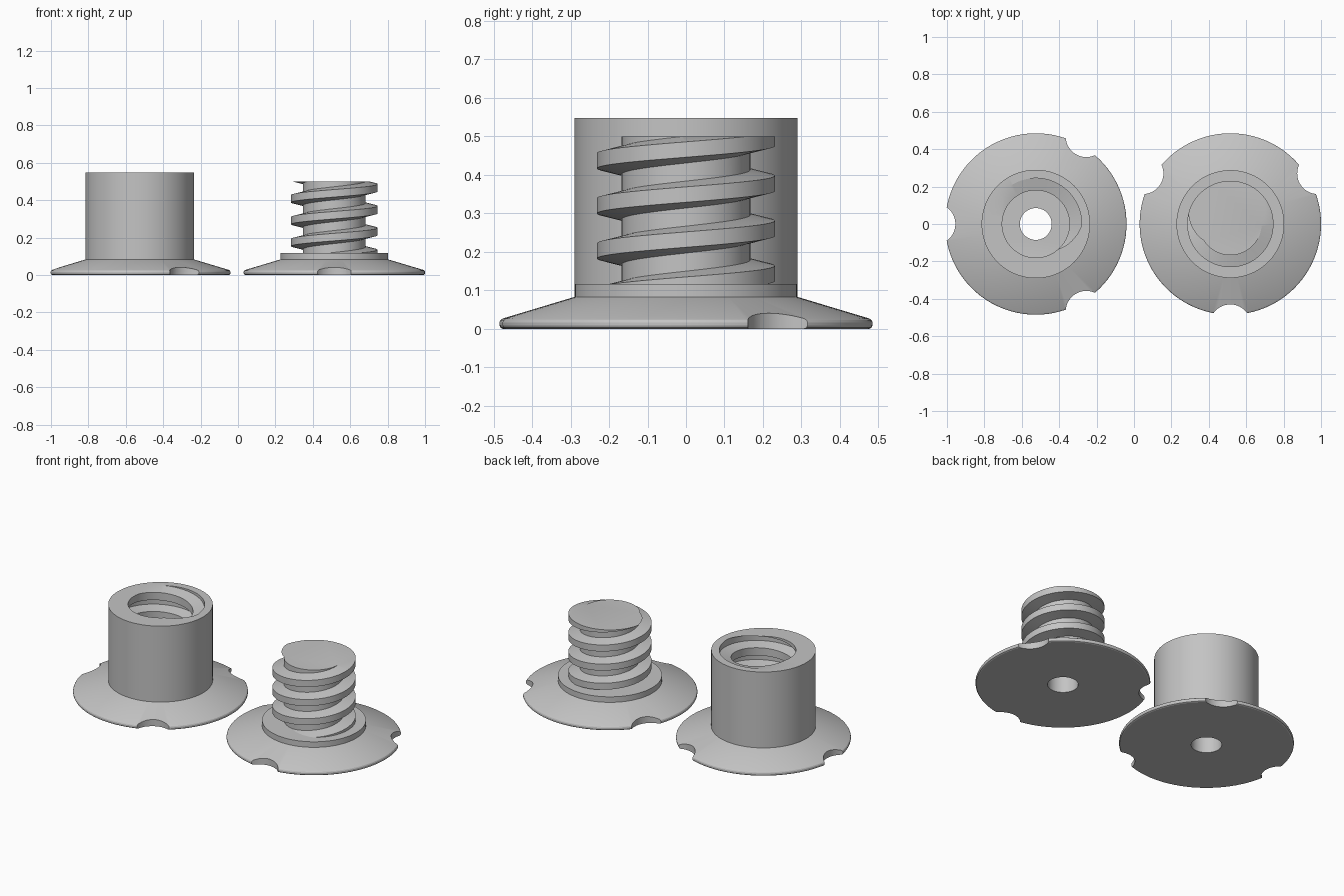
import bpy, bmesh, math
from mathutils import Matrix, Vector

if "Cube" in bpy.data.objects:
    bpy.data.objects.remove(bpy.data.objects["Cube"], do_unlink=True)

SEG = 96
PITCH = 0.117
NUT_X, SCREW_X = -0.525, 0.515

grey = bpy.data.materials.new("plain_grey")
grey.use_nodes = True
grey.diffuse_color = (0.55, 0.55, 0.55, 1)
grey.node_tree.nodes["Principled BSDF"].inputs["Base Color"].default_value = grey.diffuse_color


def finish(bm, name, x):
    bmesh.ops.recalc_face_normals(bm, faces=bm.faces[:])
    mesh = bpy.data.meshes.new(name)
    bm.to_mesh(mesh)
    bm.free()
    mesh.materials.append(grey)
    obj = bpy.data.objects.new(name, mesh)
    obj.location.x = x
    bpy.context.collection.objects.link(obj)
    return obj


def lathe(name, profile, x, closed):
    bm = bmesh.new()
    verts = [bm.verts.new((r, 0, z)) for r, z in profile]
    edges = [bm.edges.new(pair) for pair in zip(verts, verts[1:])]
    if closed:
        edges.append(bm.edges.new((verts[-1], verts[0])))
    bmesh.ops.spin(bm, geom=verts + edges, cent=(0, 0, 0), axis=(0, 0, 1),
                   angle=math.tau, steps=SEG, use_merge=True)
    bmesh.ops.remove_doubles(bm, verts=bm.verts[:], dist=1e-5)
    return finish(bm, name, x)


def threaded_rod(name, core, crest, z_ref, bottom, top, x):
    """Solid rod with a right-handed trapezoid thread; z_ref is a crest height at angle 0."""
    bm = bmesh.new()
    start = z_ref % PITCH - PITCH
    section = [(-0.035, core), (-0.02, crest), (0.02, crest), (0.035, core)]
    rows = 8 * len(section)
    columns = []
    for i in range(SEG):
        a = math.tau * i / SEG
        column = []
        for m in range(rows):
            turn, j = divmod(m, len(section))
            dz, r = section[j]
            z = start + PITCH * (turn + i / SEG) + dz
            column.append(bm.verts.new((r * math.cos(a), r * math.sin(a), z)))
        columns.append(column)
    # The last column meets the first one a full turn higher
    for i in range(SEG):
        shift = len(section) if i == SEG - 1 else 0
        near, far = columns[i], columns[(i + 1) % SEG]
        for m in range(rows - 1 - shift):
            bm.faces.new((near[m], far[m + shift], far[m + shift + 1], near[m + 1]))
    # Trim both ends flat and cap them
    for z, direction in ((bottom, -1), (top, 1)):
        bmesh.ops.bisect_plane(bm, geom=bm.verts[:] + bm.edges[:] + bm.faces[:], dist=1e-6,
                               plane_co=(0, 0, z), plane_no=(0, 0, direction), clear_outer=True)
    rim = [e for e in bm.edges if e.is_boundary]
    bmesh.ops.holes_fill(bm, edges=rim, sides=0)
    return finish(bm, name, x)


def notch_cutter(angles, x):
    bm = bmesh.new()
    for a in angles:
        spot = Matrix.Rotation(math.radians(a), 4, "Z") @ Vector((0.54, 0, 0))
        bmesh.ops.create_cone(bm, cap_ends=True, segments=64, radius1=0.11, radius2=0.11,
                              depth=0.4, matrix=Matrix.Translation(spot))
    return finish(bm, "notch_cutter", x)


def activate(obj):
    bpy.ops.object.select_all(action="DESELECT")
    obj.select_set(True)
    bpy.context.view_layer.objects.active = obj


def cut(obj, cutter):
    cutter.hide_render = True
    mod = obj.modifiers.new("cut", "BOOLEAN")
    mod.operation = "DIFFERENCE"
    mod.solver = "EXACT"
    mod.object = cutter
    activate(obj)
    bpy.ops.object.modifier_apply(modifier=mod.name)
    bpy.data.objects.remove(cutter, do_unlink=True)


# Shared flange outline with a rounded rim
FLANGE = [(0.085, 0), (0.476, 0), (0.482, 0.003), (0.485, 0.009),
          (0.485, 0.017), (0.482, 0.023), (0.476, 0.027)]

# Threaded socket: flange, sleeve, through hole and threaded bore
socket = lathe("threaded_socket",
               FLANGE + [(0.29, 0.083), (0.29, 0.548), (0.085, 0.548)], NUT_X, True)
cut(socket, threaded_rod("bore_cutter", 0.18, 0.245, 0.5285, 0.117, 0.57, NUT_X))
cut(socket, notch_cutter((60, 180, 300), NUT_X))

# Screw base: flange, low collar and blind hole underneath
base = lathe("screw_base",
             [(0, 0.105)] + [(0.085, 0.105)] + FLANGE
             + [(0.288, 0.083), (0.288, 0.117), (0, 0.117)], SCREW_X, False)
cut(base, notch_cutter((30, 150, 270), SCREW_X))

# Threaded shaft standing on the collar
shaft = threaded_rod("threaded_shaft", 0.167, 0.231, 0.466, 0.11, 0.5, SCREW_X)

for part in (socket, base, shaft):
    activate(part)
    bpy.ops.object.shade_smooth_by_angle(angle=math.radians(25))
